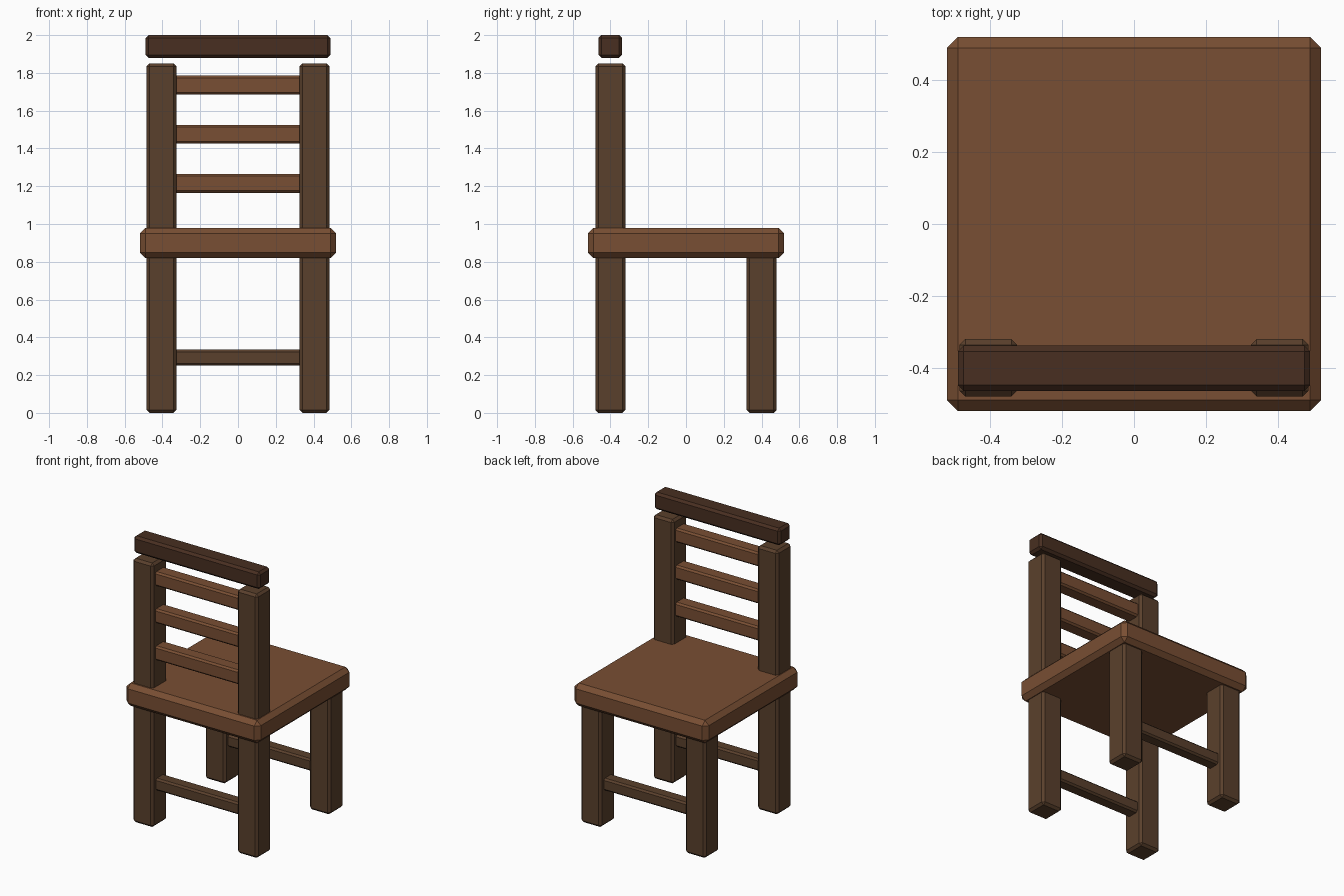
import bpy, bmesh
from mathutils import Vector

if "Cube" in bpy.data.objects:
    bpy.data.objects.remove(bpy.data.objects["Cube"])


def material(name, rgb):
    m = bpy.data.materials.new(name)
    m.diffuse_color = (*rgb, 1)
    m.use_nodes = True
    m.node_tree.nodes["Principled BSDF"].inputs["Base Color"].default_value = m.diffuse_color
    return m


light_wood = material("light_wood", (0.19, 0.077, 0.033))
leg_wood = material("leg_wood", (0.102, 0.051, 0.025))
dark_wood = material("dark_wood", (0.065, 0.028, 0.015))


def block(name, lo, hi, chamfer, mat):
    """Box between two corners with one flat chamfer on every edge."""
    lo, hi = Vector(lo), Vector(hi)
    bm = bmesh.new()
    bmesh.ops.create_cube(bm, size=1)
    for v in bm.verts:
        v.co = (lo + hi) / 2 + v.co * (hi - lo)
    bmesh.ops.bevel(bm, geom=bm.edges[:], offset=chamfer, segments=1,
                    affect='EDGES', clamp_overlap=True)
    mesh = bpy.data.meshes.new(name)
    bm.to_mesh(mesh)
    bm.free()
    mesh.materials.append(mat)
    ob = bpy.data.objects.new(name, mesh)
    bpy.context.collection.objects.link(ob)
    return ob


# Seat
block("seat", (-0.52, -0.52, 0.82), (0.52, 0.52, 0.98), 0.03, light_wood)

# Tall back posts and short legs
for side, x in (("left", -0.405), ("right", 0.405)):
    for part, y, top in (("back_post", -0.4, 1.85), ("short_leg", 0.4, 0.85)):
        block(f"{part}_{side}", (x - 0.08, y - 0.08, 0),
              (x + 0.08, y + 0.08, top), 0.016, leg_wood)

# Backrest slats
for i in range(3):
    z = 1.215 + 0.26 * i
    block(f"back_slat_{i + 1}", (-0.36, -0.45, z - 0.05),
          (0.36, -0.35, z + 0.05), 0.012, light_wood)

# Stretchers between each pair of legs
for name, y in (("post_stretcher", -0.4), ("leg_stretcher", 0.4)):
    block(name, (-0.36, y - 0.045, 0.25), (0.36, y + 0.045, 0.335),
          0.012, leg_wood)

# Top rail
block("top_rail", (-0.49, -0.464, 1.88), (0.49, -0.338, 2.0), 0.016, dark_wood)
